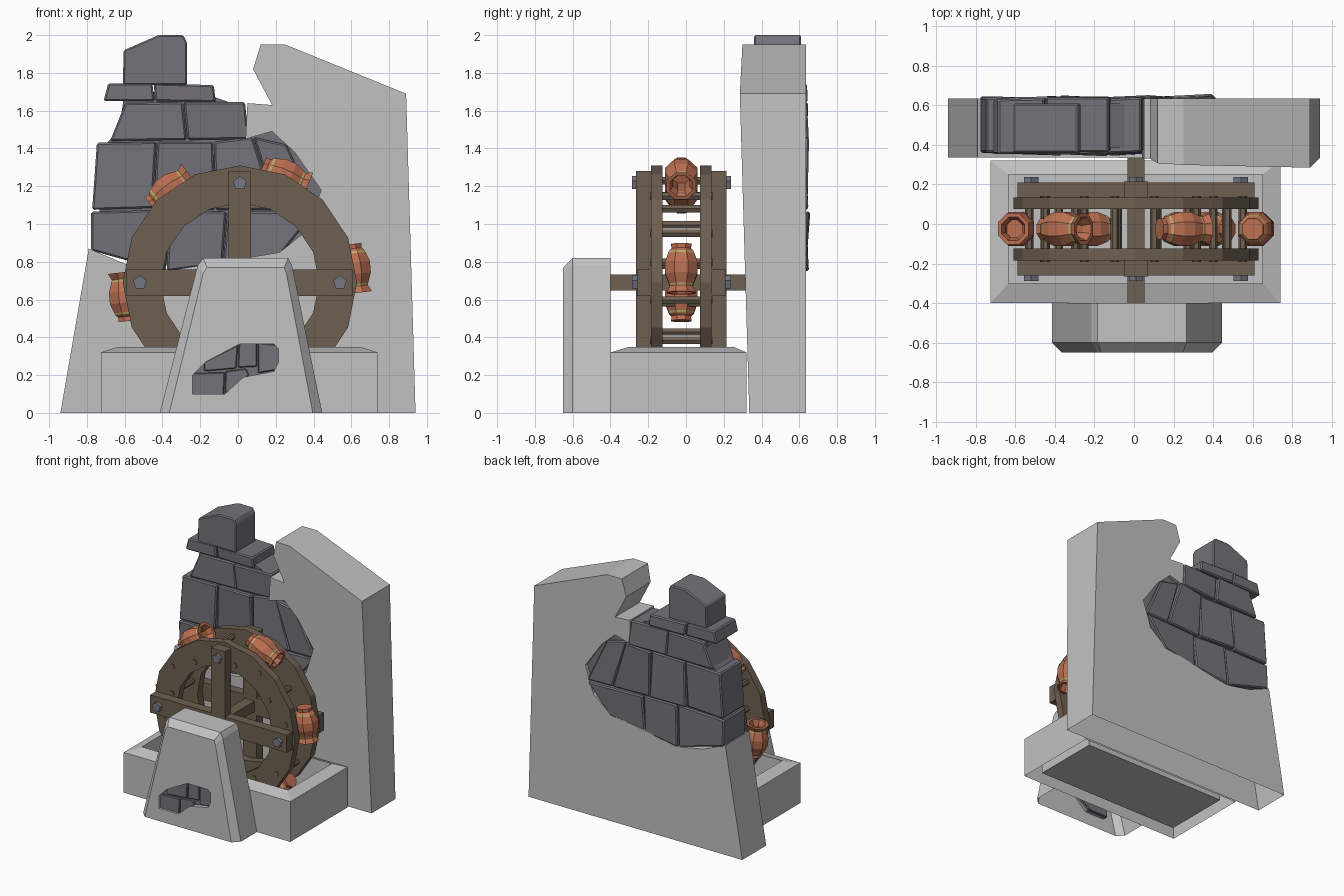
import bpy, bmesh, math, random
from mathutils import Vector

if "Cube" in bpy.data.objects:
    bpy.data.objects.remove(bpy.data.objects["Cube"])

random.seed(4)


def material(name, r, g, b):
    m = bpy.data.materials.new(name)
    m.diffuse_color = (r, g, b, 1)
    m.use_nodes = True
    m.node_tree.nodes["Principled BSDF"].inputs["Base Color"].default_value = m.diffuse_color
    return m


plaster = material("light grey plaster", 0.54, 0.54, 0.54)
stone = material("dark grey stone", 0.175, 0.17, 0.195)
wood = material("brown wood", 0.155, 0.115, 0.08)
clay = material("orange clay", 0.50, 0.16, 0.085)
band_mat = material("straw yellow", 0.50, 0.40, 0.15)
iron = material("blue grey iron", 0.18, 0.19, 0.23)


def loft(name, loops, mats, wrap=False, bevel=0, mat_rule=None):
    """Skin equal-length loops; cap both ends, or wrap last to first."""
    bm = bmesh.new()
    rings = [[bm.verts.new(p) for p in loop] for loop in loops]
    n = len(rings[0])
    for k in range(len(rings) if wrap else len(rings) - 1):
        a, b = rings[k], rings[(k + 1) % len(rings)]
        for i in range(n):
            f = bm.faces.new((a[i], a[(i + 1) % n], b[(i + 1) % n], b[i]))
            f.material_index = mat_rule(k) if mat_rule else 0
    if not wrap:
        bm.faces.new(rings[0])
        bm.faces.new(rings[-1])
    bmesh.ops.recalc_face_normals(bm, faces=bm.faces[:])
    if bevel:
        bmesh.ops.bevel(bm, geom=bm.edges[:], offset=bevel, segments=1, affect='EDGES')
    me = bpy.data.meshes.new(name)
    bm.to_mesh(me)
    bm.free()
    for m in mats:
        me.materials.append(m)
    ob = bpy.data.objects.new(name, me)
    bpy.context.collection.objects.link(ob)
    return ob


def prism(name, pts, y0, y1, mat, bevel=0):
    """Extrude an (x, z) outline along y."""
    return loft(name, [[(x, y, z) for x, z in pts] for y in (y0, y1)], [mat], bevel=bevel)


def box(name, x0, x1, y0, y1, z0, z1, mat):
    return prism(name, [(x0, z0), (x1, z0), (x1, z1), (x0, z1)], y0, y1, mat)


def polygon(cx, cz, r, n, phase=0.0):
    return [(cx + r * math.cos(phase + 2 * math.pi * i / n),
             cz + r * math.sin(phase + 2 * math.pi * i / n)) for i in range(n)]


def open_base(ob):
    """Remove the faces lying on the ground: the masonry shells are open below."""
    bm = bmesh.new()
    bm.from_mesh(ob.data)
    base = [f for f in bm.faces if all(v.co.z < .001 for v in f.verts)]
    bmesh.ops.delete(bm, geom=base, context='FACES')
    bm.to_mesh(ob.data)
    bm.free()


# ---- back wall: broken plaster shell
wall_pts = [(-.94, 0), (-.79, .87), (-.6, .79), (-.39, .75), (-.08, .8), (.22, .85), (.37, .97),
            (.44, 1.18), (.3, 1.38), (.18, 1.49), (.04, 1.45), (.05, 1.64), (.18, 1.63),
            (.08, 1.82), (.12, 1.95), (.25, 1.95), (.89, 1.69), (.94, 0)]
wall = prism("plaster_wall", wall_pts, .33, .635, plaster)
for v in wall.data.vertices:          # front face leans out to the upper right
    if v.co.y < .5:
        v.co.y = .335 - .05 * max(0, v.co.x) * v.co.z / 1.5 - (.02 if v.co.z > 1.9 else 0)
open_base(wall)

# ---- exposed stone courses: bottom and top lines of points
prism("stone_core", [(-.74, .9), (-.39, .78), (.22, .83), (.40, .97), (.46, 1.18), (.33, 1.40), (.19, 1.51),
                     (.02, 1.5), (.02, 1.62), (-.2, 1.70), (-.6, 1.70), (-.63, 1.5), (-.72, 1.4)],
      .385, .61, stone)
courses = [
    ([(-.78, .86), (-.38, .75), (-.08, .79), (.23, .84)],
     [(-.78, 1.065), (-.36, 1.075), (-.06, 1.065), (.41, 1.065)]),
    ([(-.775, 1.075), (-.45, 1.085), (-.12, 1.075), (.2, 1.075), (.42, 1.075)],
     [(-.75, 1.43), (-.43, 1.435), (-.13, 1.435), (.08, 1.46), (.26, 1.42)]),
    ([(-.68, 1.44), (-.27, 1.445), (.06, 1.45)], [(-.60, 1.64), (-.29, 1.645), (.04, 1.645)]),
    ([(-.715, 1.65), (-.44, 1.65), (-.115, 1.645)], [(-.69, 1.745), (-.45, 1.745), (-.125, 1.735)]),
]
for lower, upper in courses:
    for i in range(len(lower) - 1):
        quad = [lower[i], lower[i + 1], upper[i + 1], upper[i]]
        cx = sum(p[0] for p in quad) / 4
        cz = sum(p[1] for p in quad) / 4
        quad = [(x + (.003 if x < cx else -.003), z) for x, z in quad]
        brick = prism("wall_stone", quad, .36, .637, stone, bevel=.009)
        tilt, lean = random.uniform(-.06, .06), random.uniform(-.06, .06)
        push = random.uniform(-.006, .006)
        for v in brick.data.vertices:
            v.co.y += tilt * (v.co.x - cx) + lean * (v.co.z - cz) + push
prism("top_stone", [(-.61, 1.735), (-.27, 1.735), (-.27, 1.96), (-.29, 2.0), (-.42, 2.0),
                    (-.605, 1.92)], .36, .61, stone, bevel=.008)


# ---- water basin
def rect(x0, x1, y0, y1, z):
    return [(x0, y0, z), (x1, y0, z), (x1, y1, z), (x0, y1, z)]


basin = loft("basin", [rect(-.725, .74, -.40, .32, 0), rect(-.725, .74, -.40, .32, .32),
                       rect(-.635, .65, -.30, .25, .35), rect(-.635, .65, -.30, .25, .015)], [plaster])
open_base(basin)

# ---- front axle support with a chipped patch
back = [(-.42, 0), (-.22, .78), (-.19, .82), (.26, .82), (.28, .78), (.44, 0)]
front = [(-.37, 0), (-.19, .74), (-.17, .77), (.24, .77), (.25, .74), (.39, 0)]
support = loft("axle_support", [[(x + .006, y, z) for x, z in pts] for pts, y in
                                ((back, -.40), (back, -.60), (front, -.65))], [plaster])
chip_pts = [(-.24, .10), (-.07, .10), (.03, .19), (.19, .22), (.215, .27), (.215, .34),
            (.19, .365), (.01, .365), (-.17, .27), (-.24, .2)]
chip = prism("chip_cutter", chip_pts, -.7, -.61, plaster)
chip.hide_render = True
cut = support.modifiers.new("chip", 'BOOLEAN')
cut.operation, cut.solver, cut.object = 'DIFFERENCE', 'EXACT', chip
bpy.context.view_layer.objects.active = support
bpy.ops.object.modifier_apply(modifier="chip")
bpy.data.objects.remove(chip)
open_base(support)
prism("support_stone_backing", chip_pts, -.614, -.60, stone)
for pts in ([(-.245, .095), (-.075, .095), (-.07, .215), (-.245, .21)],
            [(-.07, .095), (.06, .2), (.04, .235), (-.065, .22)],
            [(-.18, .22), (-.01, .235), (.0, .36), (-.18, .27)],
            [(.0, .24), (.10, .245), (.10, .37), (.005, .37)],
            [(.105, .21), (.22, .23), (.22, .36), (.105, .37)]):
    prism("support_stone", pts, -.633, -.60, stone, bevel=.005)

# ---- wheel, mirrored about its middle plane
CX, CY, CZ = .01, -.025, .69
for side, label in ((-1, "front"), (1, "back")):
    y_in, y_out, y_beam = CY + side * .10, CY + side * .16, CY + side * .24
    outer, inner = polygon(CX, CZ, .62, 16), polygon(CX, CZ, .42, 16)
    loft(label + "_rim", [[(x, y, z) for x, z in pts] for pts, y in
                          ((outer, y_in), (outer, y_out), (inner, y_out), (inner, y_in))],
         [wood], wrap=True)
    box(label + "_beam", CX - .6, CX + .6, y_out, y_beam - side * .005, CZ - .07, CZ + .07, wood)
    box(label + "_post", CX - .06, CX + .06, y_out, y_beam, CZ - .59, CZ + .59, wood)
    for k in range(4):
        a = k * math.pi / 2
        prism(label + "_bolt", polygon(CX + .53 * math.cos(a), CZ + .525 * math.sin(a), .038, 5, math.pi / 2),
              y_beam - side * .01, y_beam + side * .022, iron)
box("axle", CX - .042, CX + .042, -.42, .36, CZ - .042, CZ + .042, wood)

# rungs joining the rims
for k in range(16):
    a = math.pi / 16 + k * math.pi / 8
    r = .47 if k % 2 else .55
    prism("rung", polygon(CX + r * math.cos(a), CZ + r * math.sin(a), .022, 6), CY - .166, CY + .166, wood)

# ---- six clay pots lying along the rim, with straw bands
profile = [(-.13, .058), (-.105, .056), (-.092, .070), (-.08, .075), (-.03, .094), (.03, .092),
           (.082, .070), (.095, .066), (.13, .084), (.13, .064), (.09, .048), (-.03, .055)]
for k in range(6):
    a = math.radians(7 + 60 * k)
    pot = loft("pot", [[(x, y, t) for x, y in polygon(0, 0, r, 8, math.pi / 8)] for t, r in profile],
               [clay, band_mat], mat_rule=lambda s: 1 if s in (2, 6) else 0)
    mouth = Vector((math.sin(a), 0, -math.cos(a)))
    pot.rotation_mode = 'QUATERNION'
    pot.rotation_quaternion = mouth.to_track_quat('Z', 'Y')
    pot.location = (CX + .61 * math.cos(a), CY, CZ + .61 * math.sin(a))
